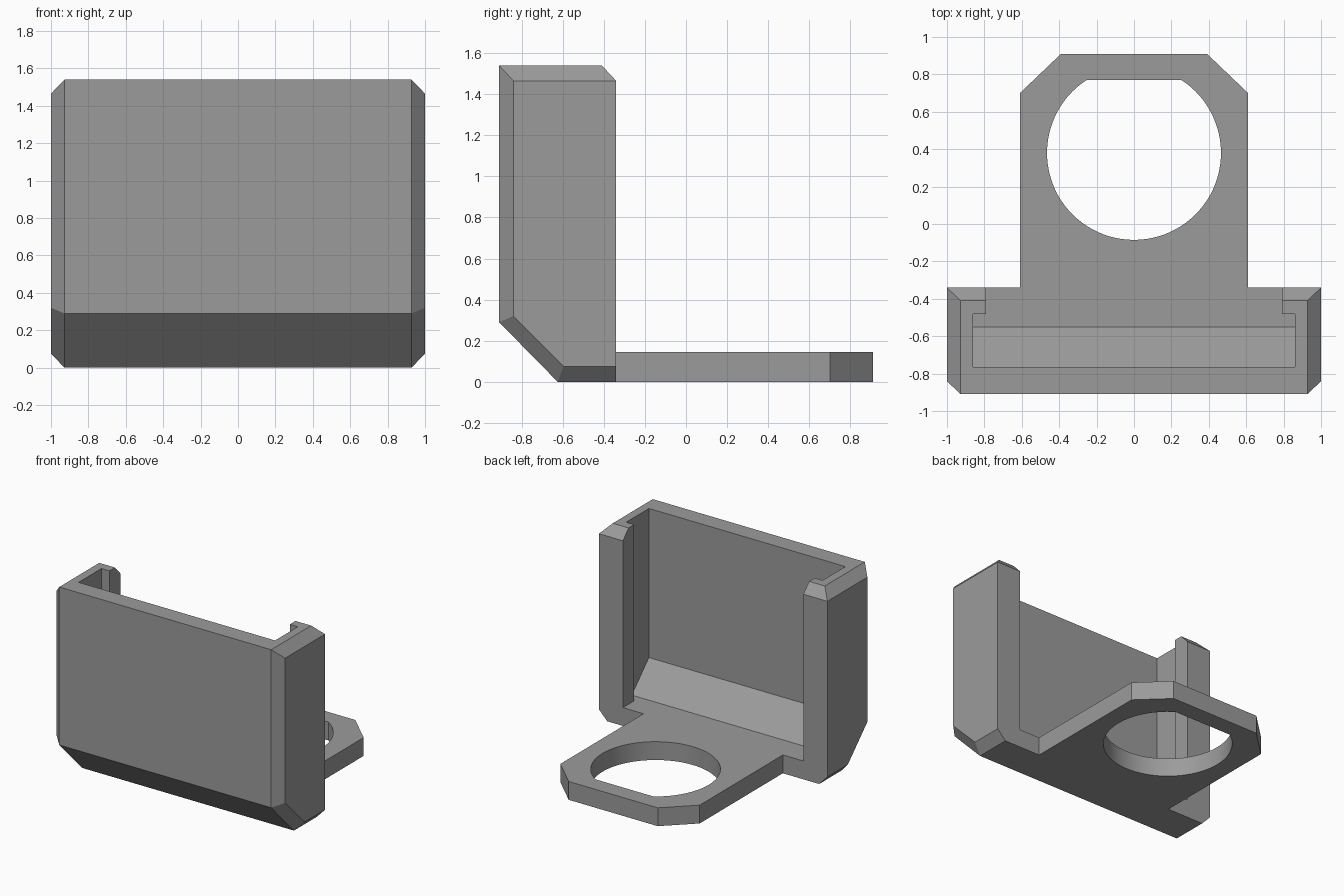
import bpy, bmesh, math

if "Cube" in bpy.data.objects:
    bpy.data.objects.remove(bpy.data.objects["Cube"])

grey = bpy.data.materials.new("grey plastic")
grey.diffuse_color = (0.33, 0.33, 0.33, 1)
grey.use_nodes = True
grey.node_tree.nodes["Principled BSDF"].inputs["Base Color"].default_value = grey.diffuse_color


def finish(name, bm):
    bmesh.ops.recalc_face_normals(bm, faces=bm.faces)
    mesh = bpy.data.meshes.new(name)
    bm.to_mesh(mesh)
    bm.free()
    mesh.materials.append(grey)
    ob = bpy.data.objects.new(name, mesh)
    bpy.context.collection.objects.link(ob)
    return ob


def prism(name, outline, lo, hi, axis):
    """Extrude a flat outline: YZ outline along x, or XY outline along z."""
    bm = bmesh.new()
    place = (lambda p, d: (d, *p)) if axis == "x" else (lambda p, d: (*p, d))
    a = [bm.verts.new(place(p, lo)) for p in outline]
    b = [bm.verts.new(place(p, hi)) for p in outline]
    bm.faces.new(a)
    bm.faces.new(b)
    n = len(a)
    for i in range(n):
        bm.faces.new((a[i], a[(i + 1) % n], b[(i + 1) % n], b[i]))
    return finish(name, bm)


def combine(target, other, op):
    mod = target.modifiers.new(op.lower(), "BOOLEAN")
    mod.operation, mod.object, mod.solver = op, other, "EXACT"
    bpy.context.view_layer.objects.active = target
    bpy.ops.object.modifier_apply(modifier=mod.name)
    bpy.data.objects.remove(other)


FLOOR = 0.145

# Chamfered holder: hull of the full side profile and the inset end profile
full = [(-.91, .29), (-.625, 0), (-.34, 0), (-.34, 1.465), (-.41, 1.54), (-.91, 1.54)]
inset = [(-.84, .32), (-.595, .075), (-.34, .075), (-.34, 1.465), (-.84, 1.465)]
bm = bmesh.new()
for s in (-1, 1):
    for x, profile in ((.928, full), (1, inset)):
        for y, z in profile:
            bm.verts.new((s * x, y, z))
bmesh.ops.convex_hull(bm, input=bm.verts)
bmesh.ops.dissolve_limit(bm, angle_limit=math.radians(2), verts=bm.verts, edges=bm.edges)
holder = finish("wall_holder", bm)

# Pocket with a sloped floor, and the rear opening between the two lips
pocket = [(-.765, .36), (-.55, FLOOR), (-.48, FLOOR), (-.48, 2), (-.765, 2)]
combine(holder, prism("pocket_cutter", pocket, -.86, .86, "x"), "DIFFERENCE")
opening = [(-.5, FLOOR), (-.2, FLOOR), (-.2, 2), (-.5, 2)]
combine(holder, prism("opening_cutter", opening, -.79, .79, "x"), "DIFFERENCE")

# Ring plate with clipped corners
plate_outline = [(-.61, -.45), (.61, -.45), (.61, .70), (.39, .91), (-.39, .91), (-.61, .70)]
plate = prism("ring_plate", plate_outline, 0, FLOOR, "z")

# Round hole with a flat far side
r, cy, flat = .465, .38, .77
a0 = math.asin((flat - cy) / r)
start, sweep = math.pi - a0, math.pi + 2 * a0
hole = [(r * math.cos(start + sweep * i / 72), cy + r * math.sin(start + sweep * i / 72))
        for i in range(73)]
combine(plate, prism("hole_cutter", hole, -.2, .4, "z"), "DIFFERENCE")
combine(holder, plate, "UNION")

# Smooth the hole wall, keep the edges crisp
bpy.ops.object.select_all(action="DESELECT")
holder.select_set(True)
bpy.context.view_layer.objects.active = holder
bpy.ops.object.shade_smooth_by_angle(angle=math.radians(20))
